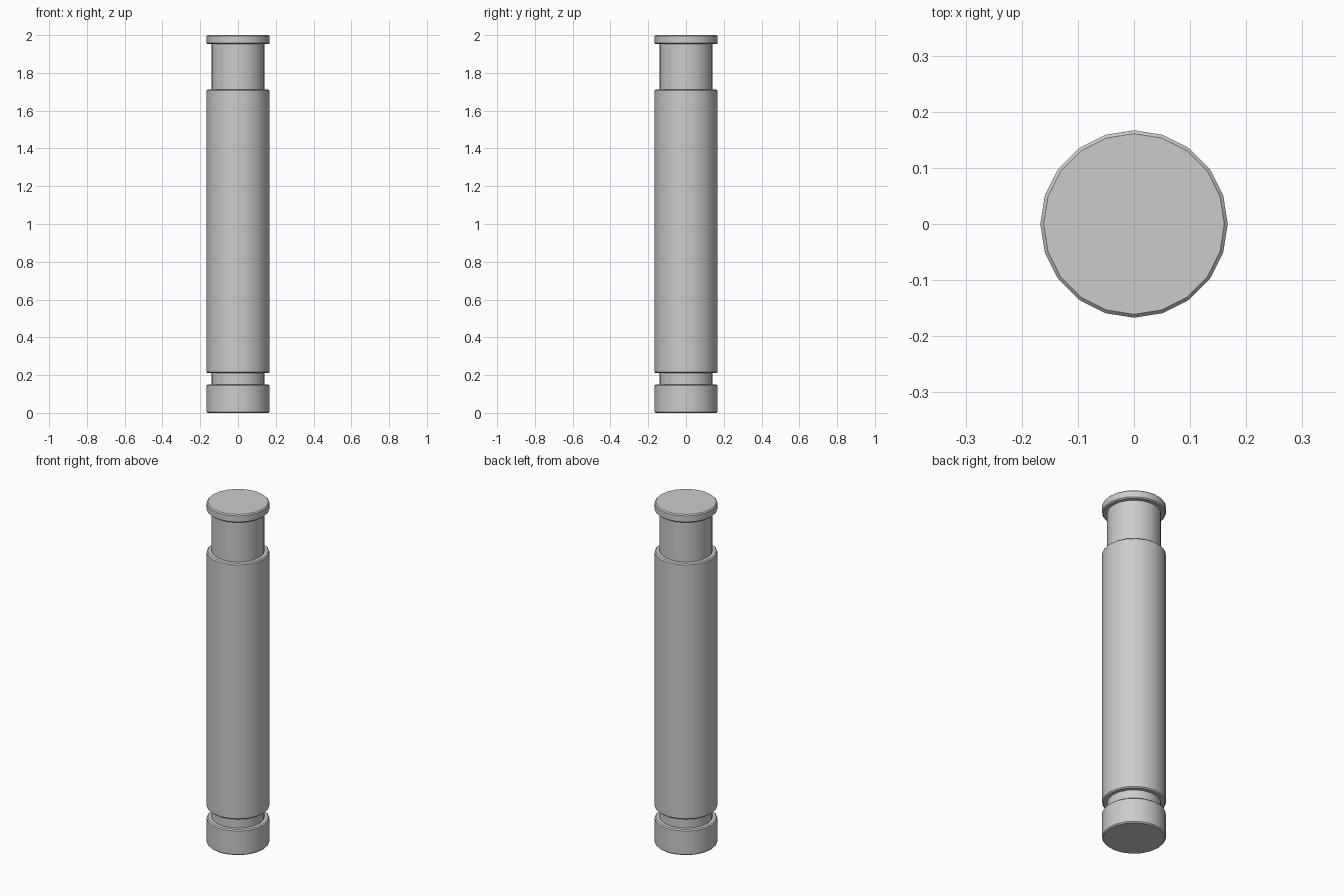
import bpy, bmesh, math

if "Cube" in bpy.data.objects:
    bpy.data.objects.remove(bpy.data.objects["Cube"])

SIDES = 20
R, NECK, C = 0.167, 0.141, 0.006   # outer radius, groove radius, edge chamfer


def collar(z0, z1):
    """Profile of one full-width section with small chamfered rims."""
    return [(R - C, z0), (R, z0 + C), (R, z1 - C), (R - C, z1)]


# Profile from bottom to top: foot, groove, long body, neck, cap
profile = (collar(0, 0.15) + [(NECK, 0.15), (NECK, 0.21)] +
           collar(0.21, 1.712) + [(NECK, 1.712), (NECK, 1.952)] +
           collar(1.952, 2.0))

# Turn the profile around z
bm = bmesh.new()
rings = []
for r, z in profile:
    rings.append([bm.verts.new((r * math.cos(a), r * math.sin(a), z))
                  for a in (2 * math.pi * i / SIDES for i in range(SIDES))])
for low, high in zip(rings, rings[1:]):
    for i in range(SIDES):
        j = (i + 1) % SIDES
        bm.faces.new((low[i], low[j], high[j], high[i]))

# Flat end discs
bm.faces.new(rings[0][::-1])
bm.faces.new(rings[-1])

mesh = bpy.data.meshes.new("grooved_pin")
bm.to_mesh(mesh)
bm.free()
pin = bpy.data.objects.new("grooved_pin", mesh)
bpy.context.collection.objects.link(pin)

# Smooth sides, sharp rims
bpy.context.view_layer.objects.active = pin
pin.select_set(True)
bpy.ops.object.shade_smooth_by_angle(angle=math.radians(30))
